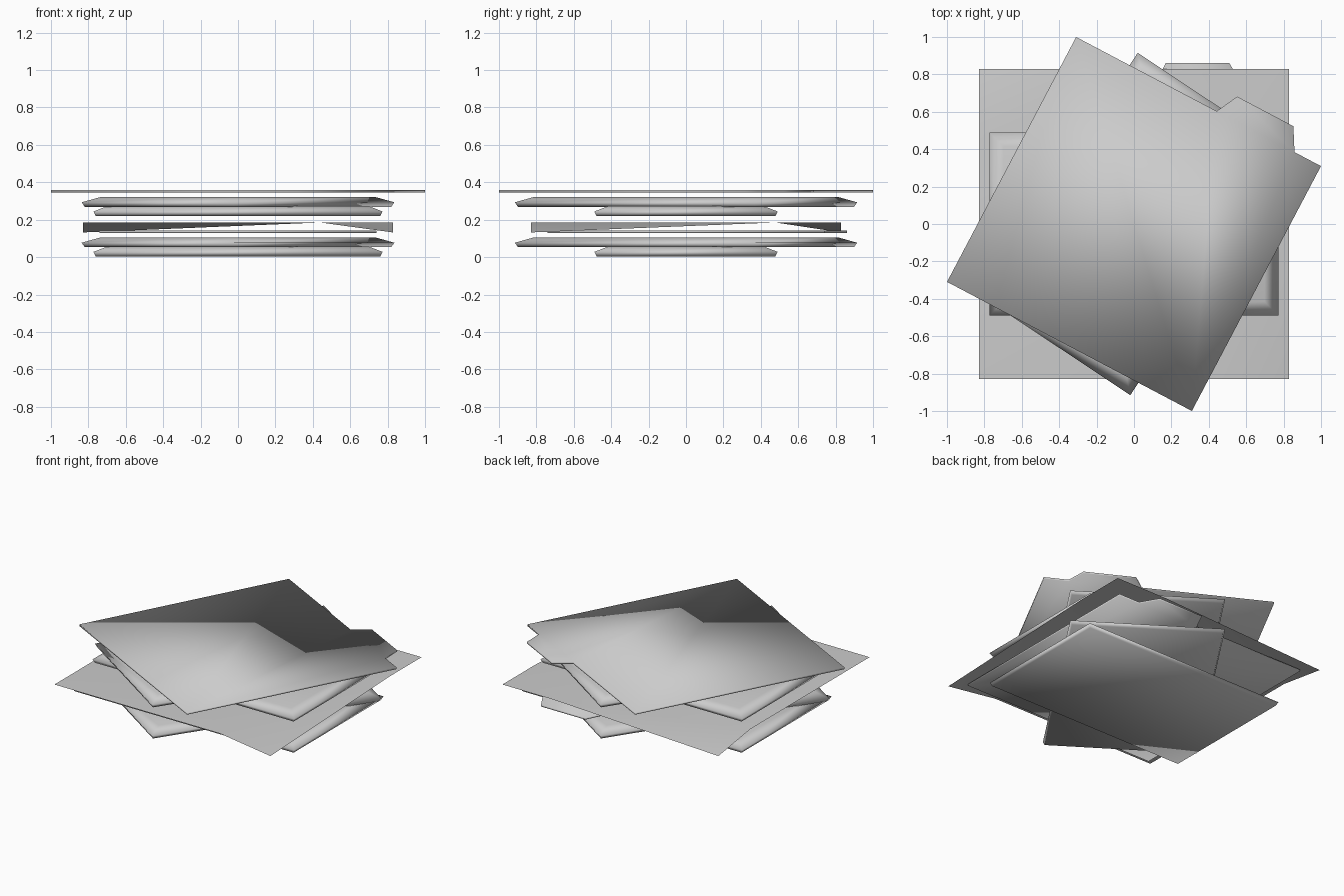
import bpy, math

if "Cube" in bpy.data.objects:
    bpy.data.objects.remove(bpy.data.objects["Cube"])

def make(name, verts, faces, z=0.0, rot=0.0, thickness=0.0):
    me = bpy.data.meshes.new(name)
    me.from_pydata(verts, [], faces)
    me.update()
    ob = bpy.data.objects.new(name, me)
    bpy.context.collection.objects.link(ob)
    ob.location.z = z
    ob.rotation_euler.z = math.radians(rot)
    if thickness:
        m = ob.modifiers.new("thickness", 'SOLIDIFY')
        m.thickness = thickness
        m.offset = 1
    for p in me.polygons:
        p.use_smooth = True
    return ob

def envelope(name, z, rot):
    # flat pillow: rings of (inset, height)
    w, d = 0.773, 0.49
    rings = [(0.012, 0.0), (0.0, 0.024), (0.075, 0.053)]
    verts = []
    for inset, h in rings:
        for sx, sy in ((-1, -1), (1, -1), (1, 1), (-1, 1)):
            verts.append((sx * (w - inset), sy * (d - inset), h))
    faces = [(3, 2, 1, 0), (8, 9, 10, 11)]
    for r in (0, 4):
        for i in range(4):
            j = (i + 1) % 4
            faces.append((r + i, r + j, r + 4 + j, r + 4 + i))
    return make(name, verts, faces, z, rot)

def folder(name, z, rot):
    # square card with a trapezoid tab on the back edge
    s = 0.74
    outline = [(-s, -s), (s, -s), (s, s), (0.58, s), (0.51, 0.86),
               (0.17, 0.86), (0.11, s), (-s, s)]
    return make(name, [(x, y, 0) for x, y in outline],
                [tuple(range(len(outline)))], z, rot, 0.012)

# two matching groups of envelopes, each topped by a tabbed folder
for n, (z, folder_rot) in enumerate(((0.004, 0.0), (0.220, -27.8))):
    envelope(f"lower_envelope_{n}", z, 0)
    envelope(f"upper_envelope_{n}", z + 0.049, 56.4)
    folder(f"tabbed_folder_{n}", z + 0.126, folder_rot)

# loose sheet with two opposite corners drooping
a, hi, lo = 0.828, 0.185, 0.132
sheet = [(-a, -a, hi), (0.44, -a, hi), (a, 0.48, hi), (a, a, hi),
         (0.44, a, hi), (-a, 0.48, hi), (a, -a, lo), (-a, a, lo)]
make("loose_sheet", sheet, [(0, 1, 2, 3, 4, 5), (1, 6, 2), (4, 7, 5)])
